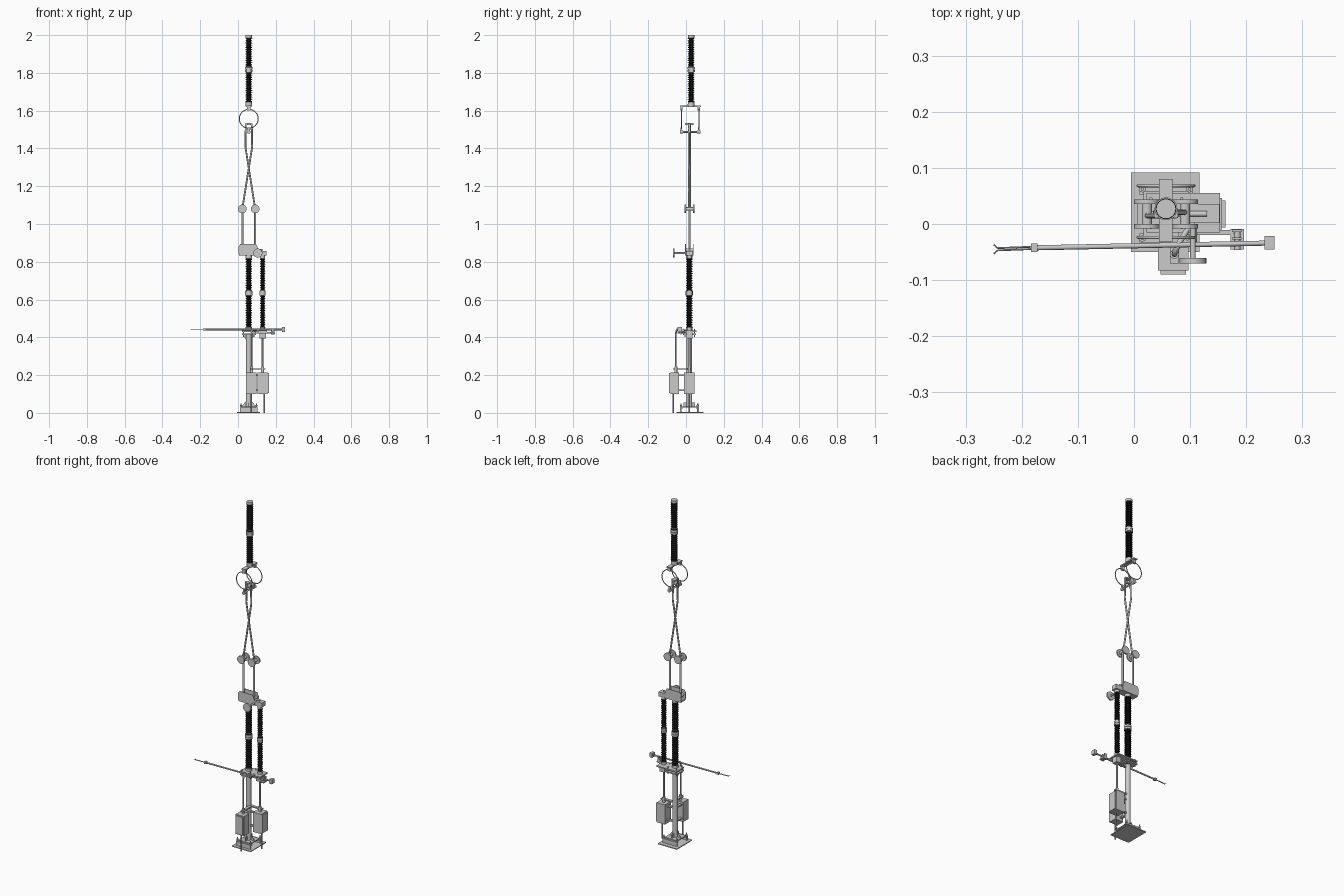
import bpy, bmesh, math
from mathutils import Vector

if "Cube" in bpy.data.objects:
    bpy.data.objects.remove(bpy.data.objects["Cube"])

black = bpy.data.materials.new("black_insulator")
black.diffuse_color = (0.01, 0.01, 0.01, 1)
black.use_nodes = True
black.node_tree.nodes["Principled BSDF"].inputs["Base Color"].default_value = black.diffuse_color


def finish(name, bm, mat=None, smooth=True):
    bmesh.ops.recalc_face_normals(bm, faces=bm.faces)
    me = bpy.data.meshes.new(name)
    bm.to_mesh(me)
    bm.free()
    ob = bpy.data.objects.new(name, me)
    bpy.context.collection.objects.link(ob)
    if mat:
        me.materials.append(mat)
    if smooth:
        bpy.context.view_layer.objects.active = ob
        ob.select_set(True)
        bpy.ops.object.shade_smooth_by_angle(angle=math.radians(35))
        ob.select_set(False)
    return ob


def box(name, x0, x1, y0, y1, z0, z1):
    bm = bmesh.new()
    bmesh.ops.create_cube(bm, size=1)
    for v in bm.verts:
        v.co = ((x0 + x1) / 2 + v.co.x * (x1 - x0), (y0 + y1) / 2 + v.co.y * (y1 - y0),
                (z0 + z1) / 2 + v.co.z * (z1 - z0))
    return finish(name, bm, smooth=False)


def rod(name, a, b, r, n=16):
    a, b = Vector(a), Vector(b)
    bm = bmesh.new()
    bmesh.ops.create_cone(bm, cap_ends=True, segments=n, radius1=r, radius2=r, depth=(b - a).length)
    q = (b - a).to_track_quat('Z', 'Y')
    for v in bm.verts:
        v.co = q @ v.co + (a + b) / 2
    return finish(name, bm)


def pipe(name, pts, r, cyclic=False):
    cu = bpy.data.curves.new(name, 'CURVE')
    cu.dimensions = '3D'
    cu.bevel_depth, cu.bevel_resolution, cu.use_fill_caps = r, 3, True
    sp = cu.splines.new('POLY')
    sp.points.add(len(pts) - 1)
    for p, c in zip(sp.points, pts):
        p.co = (*c, 1)
    sp.use_cyclic_u = cyclic
    ob = bpy.data.objects.new(name, cu)
    bpy.context.collection.objects.link(ob)


def lathe(name, prof, x, y, mat=None, n=24):
    bm = bmesh.new()
    vs = [bm.verts.new((x + r, y, z)) for r, z in prof]
    es = [bm.edges.new(e) for e in zip(vs, vs[1:])]
    bmesh.ops.spin(bm, geom=vs + es, cent=(x, y, 0), axis=(0, 0, 1), angle=math.tau, steps=n)
    bmesh.ops.remove_doubles(bm, verts=bm.verts, dist=1e-5)
    return finish(name, bm, mat)


def prism(name, pts, y0, y1):
    bm = bmesh.new()
    f = bm.faces.new([bm.verts.new((x, y0, z)) for x, z in pts])
    r = bmesh.ops.extrude_face_region(bm, geom=[f])
    for v in r['geom']:
        if isinstance(v, bmesh.types.BMVert):
            v.co.y = y1
    return finish(name, bm, smooth=False)


def insulator(name, x, y, z0, z1, r):
    # two shed stacks with metal fittings at the ends and the middle
    mid = (z0 + z1) / 2
    for k, (a, b) in enumerate(((z0 + .012, mid - .01), (mid + .01, z1 - .012))):
        prof, n = [(0, a), (r * .65, a)], 14
        p = (b - a) / n
        for i in range(n):
            z = a + i * p
            prof += [(r * .65, z + .15 * p), (r, z + .3 * p), (r, z + .42 * p), (r * .65, z + .8 * p)]
        lathe(f"{name}_sheds_{k}", prof + [(r * .65, b), (0, b)], x, y, black)
    for k, (a, b, s) in enumerate(((z0, z0 + .014, .95), (mid - .012, mid - .001, 1.1),
                                   (mid + .001, mid + .012, 1.1), (z1 - .014, z1, .95))):
        rod(f"{name}_flange_{k}", (x, y, a), (x, y, b), r * s, 24)
    rod(f"{name}_core", (x, y, mid - .02), (x, y, mid + .02), r * .75)


CX, CY = .057, .018

# base plate, raised flange, gussets, anchor bolts
box("base_plate", -.005, .117, -.05, .092, 0, .005)
box("column_foot", .017, .097, CY - .04, CY + .04, .028, .034)
for s in (-1, 1):
    box("base_channel_web", .01, .104, CY + s * .048 - .003, CY + s * .048 + .003, .005, .03)
    box("base_channel_flange", .01, .104, CY + s * .043 - .008, CY + s * .043 + .008, .024, .029)
    prism("gusset", [(CX + s * .013, .034), (CX + s * .038, .034), (CX + s * .013, .065)], CY - .002, CY + .002)
    box("gusset_cross", CX - .002, CX + .002, min(CY + s * .013, CY + s * .03), max(CY + s * .013, CY + s * .03), .034, .055)
    for t in (-1, 1):
        bx, by = CX + s * .042, CY + t * .044
        rod("anchor_bolt", (bx, by, 0), (bx, by, .05), .003, 10)
        rod("anchor_nut", (bx, by, .034), (bx, by, .041), .006, 6)

# support column and its head
rod("column", (CX, CY, .03), (CX, CY, .42), .015, 24)
box("column_cap", .022, .094, -.015, .054, .412, .419)
box("head_plate", .022, .153, -.015, .055, .428, .435)
for x in (.03, .085):
    for y in (-.006, .045):
        rod("head_bolt", (x, y, .402), (x, y, .445), .003, 8)
for s in (-1, 1):
    prism("head_gusset", [(CX + s * .013, .412), (CX + s * .03, .412), (CX + s * .013, .385)], CY - .002, CY + .002)

# drive cabinets, doors, conduits, drive shafts
box("front_cabinet", .043, .097, -.083, -.036, .1, .215)
box("front_cabinet_door", .047, .093, -.09, -.083, .105, .21)
box("side_cabinet", .104, .157, -.01, .046, .1, .215)
box("side_cabinet_door", .157, .163, -.006, .042, .105, .21)
rod("front_conduit", (.07, -.068, 0), (.07, -.068, .1), .004)
rod("side_conduit", (.14, .018, 0), (.14, .018, .1), .004)
rod("front_shaft", (.072, -.054, .215), (.072, -.054, .425), .004)
rod("side_shaft", (.13, .018, .215), (.13, .018, .43), .005)
for x, y in ((.072, -.054), (.13, .018)):
    rod("shaft_coupling", (x, y, .215), (x, y, .245), .008)
box("front_cabinet_bracket", .064, .08, -.07, .018, .229, .236)
box("side_cabinet_bracket", .057, .145, .01, .026, .229, .236)
for z in (.12, .2):
    box("front_cabinet_mount", .05, .064, -.037, .015, z - .004, z + .004)
    box("side_cabinet_mount", .06, .105, .011, .025, z - .004, z + .004)
box("side_shaft_bearing", .115, .147, .002, .034, .395, .428)
pipe("front_shaft_crank", [(.072, -.054, .42), (.073, -.05, .437), (.08, -.035, .44), (.095, -.01, .432)], .005)

# earthing switch arm, laid horizontally
rod("earthing_arm", (-.18, -.0425, .441), (.24, -.034, .441), .0045)
box("arm_clamp", -.184, -.172, -.05, -.035, .435, .448)
for s in (-1, 1):
    rod("arm_tip", (-.18, -.0425 + s * .002, .441), (-.243, -.045 + s * .002, .441), .0016, 8)
    rod("arm_fork", (-.243, -.045 + s * .002, .441), (-.25, -.045 + s * .008, .441), .0014, 8)
box("counterweight", .233, .25, -.045, -.021, .429, .454)
box("arm_pivot_plate", .172, .196, -.045, -.009, .42, .426)
for y in (-.026, -.012):
    box("arm_pivot_lug", .175, .192, y - .002, y + .002, .416, .448)
rod("arm_pivot", (.184, -.046, .436), (.184, -.009, .436), .006)
box("arm_support", .09, .178, -.02, -.011, .42, .428)
rod("arm_pivot_bracket", (.106, -.04, .432), (.106, .0, .432), .006)

# lower insulators: support and rotating
insulator("support_insulator", CX, CY, .437, .832, .018)
insulator("rotating_insulator", .13, CY, .437, .832, .0145)

# mechanism channel on the insulators
box("mechanism_floor", .005, .108, -.004, .04, .834, .843)
box("rotary_head", .1, .152, .002, .036, .832, .858)
outline = [(.003, .843), (.108, .843), (.108, .868), (.096, .893), (.012, .893), (.003, .88)]
prism("mechanism_side_front", outline, -.004, -.001)
prism("mechanism_side_back", outline, .037, .04)
rod("mechanism_link", (.024, CY, .862), (.13, CY, .862), .005)
rod("earth_contact_stem", (.105, .0, .846), (.105, -.066, .846), .005)
rod("earth_contact_disc", (.105, -.07, .846), (.105, -.061, .846), .024, 24)

# scissor arms with elbow joints
for s in (-1, 1):
    x = CX + s * .034
    rod("lower_arm", (x, CY, .85), (x, CY, 1.08), .0055)
    rod("arm_hinge", (x, -.002, .862), (x, .038, .862), .009)
    rod("elbow_pin", (x, -.008, 1.08), (x, .044, 1.08), .009)
    for y in (-.004, .04):
        rod("elbow_disc", (x, y - .004, 1.08), (x, y + .004, 1.08), .023, 24)
    yy = CY + s * .003
    pipe("upper_arm", [(x, yy, 1.08), (CX - s * .018, yy, 1.41), (CX - s * .016, yy, 1.525)], .005)
    box("gripper_jaw", CX + s * .017 - .004, CX + s * .017 + .004, CY - .006, CY + .006, 1.485, 1.53)
for z in (1.505, 1.528):
    box("gripper_bar", CX - .02, CX + .02, CY - .007, CY + .007, z - .004, z + .004)
box("gripper_head", CX - .008, CX + .008, -.005, .04, 1.524, 1.534)

# hanging ring contact
for y in (-.024, .068):
    pipe("contact_ring", [(CX + .05 * math.cos(i * math.tau / 40), y, 1.557 + .05 * math.sin(i * math.tau / 40))
                          for i in range(40)], .0026, True)
    box("ring_clamp", CX - .009, CX + .009, y - .006, y + .006, 1.6, 1.626)
    rod("contact_end", (CX, y - .009, 1.487), (CX, y + .009, 1.487), .009)
    box("ring_foot", CX - .006, CX + .006, y - .004, y + .004, 1.487, 1.51)
rod("contact_bar", (CX, -.032, 1.487), (CX, .076, 1.487), .0045)
box("hanger_bar", CX - .012, CX + .012, -.032, .08, 1.62, 1.627)
rod("hanger_disc", (CX, .026, 1.622), (CX, .026, 1.634), .018, 24)

# upper hanging insulator
insulator("upper_insulator", CX, .027, 1.632, 2.0, .0185)
